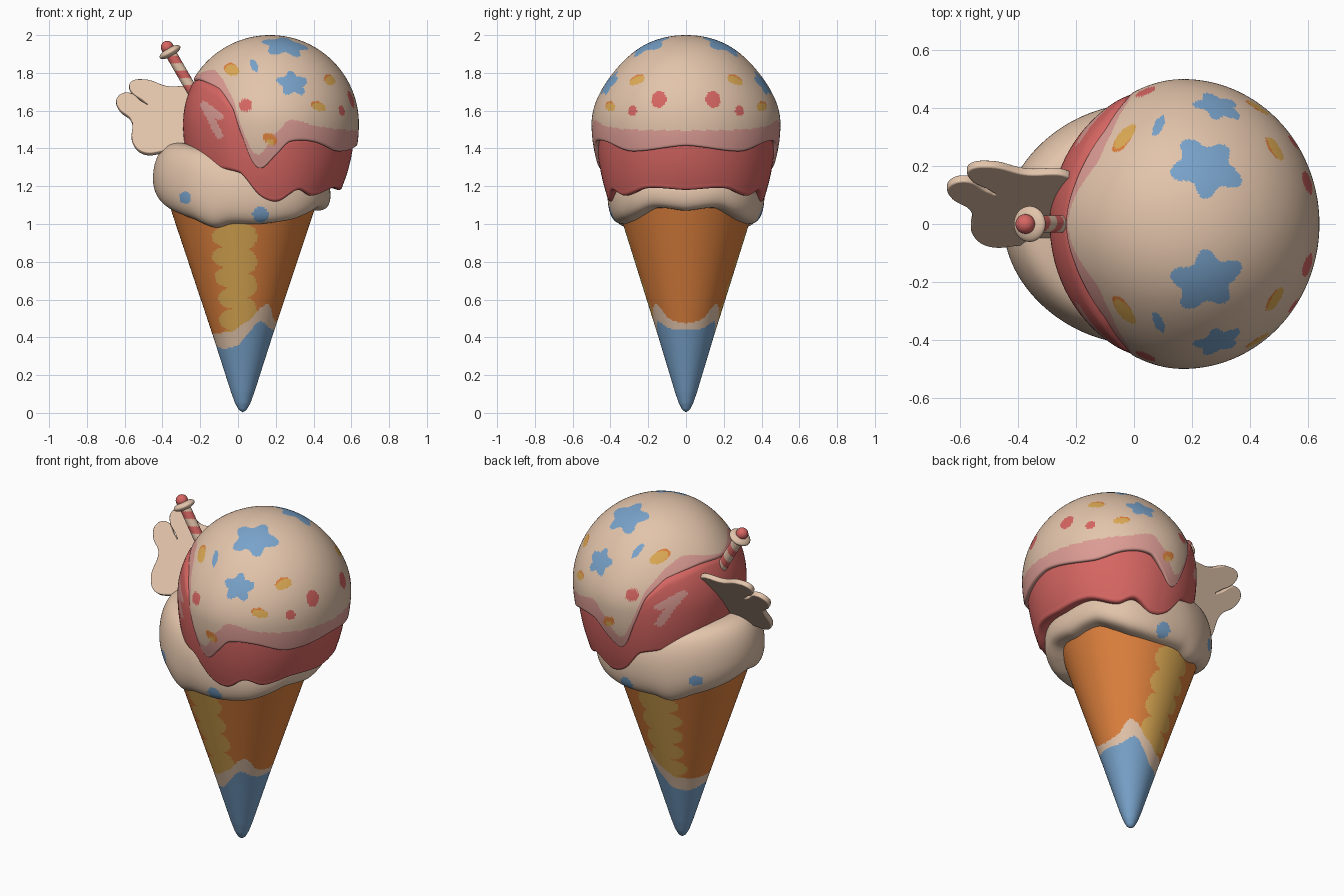
import bpy, bmesh, math
from mathutils import Vector, Matrix
from math import sin, cos, pi, sqrt, acos, radians, degrees, atan2, hypot

if "Cube" in bpy.data.objects:
    bpy.data.objects.remove(bpy.data.objects["Cube"])


def material(name, *srgb):
    m = bpy.data.materials.new(name)
    m.use_nodes = True
    col = [((c + 0.055) / 1.055) ** 2.4 for c in srgb] + [1]
    m.diffuse_color = col
    m.node_tree.nodes["Principled BSDF"].inputs["Base Color"].default_value = col
    return m


MATS = [material("cream", .89, .77, .67), material("berry_red", .84, .4, .385),
        material("pink", .86, .61, .58), material("blue", .47, .635, .79),
        material("yellow", .87, .67, .33), material("orange", .87, .505, .24)]
CREAM, RED, PINK, BLUE, YELLOW, ORANGE = range(6)


def keyed(*keys):
    """Smooth curve through (degrees, value) keys, the same on both sides."""
    def f(theta):
        a = abs(degrees(atan2(sin(theta), cos(theta))))
        i = max(k for k in range(len(keys) - 1) if keys[k][0] <= a or k == 0)
        (a0, p1), (a1, p2) = keys[i], keys[i + 1]
        t = (a - a0) / (a1 - a0)
        p0, p3 = keys[max(i - 1, 0)][1], keys[min(i + 2, len(keys) - 1)][1]
        return p1 + .5 * t * (p2 - p0 + t * (2 * p0 - 5 * p1 + 4 * p2 - p3
                                             + t * (3 * (p1 - p2) + p3 - p0)))
    return f


def finish(ob):
    bpy.ops.object.select_all(action='DESELECT')
    ob.select_set(True)
    bpy.context.view_layer.objects.active = ob
    bpy.ops.object.shade_smooth_by_angle(angle=radians(50))


def skin(name, fn, around, down, rule):
    """Closed-round surface fn(theta, v), v from top to bottom, painted by rule(point)."""
    bm = bmesh.new()
    rings = [[bm.verts.new(fn(2 * pi * i / around, j / down)) for i in range(around)]
             for j in range(down + 1)]
    for a, b in zip(rings, rings[1:]):
        for i in range(around):
            k = (i + 1) % around
            bm.faces.new((a[i], b[i], b[k], a[k]))
    bmesh.ops.remove_doubles(bm, verts=bm.verts, dist=1e-5)
    for f in bm.faces:
        f.material_index = rule(f.calc_center_median())
    me = bpy.data.meshes.new(name)
    bm.to_mesh(me)
    bm.free()
    for m in MATS:
        me.materials.append(m)
    ob = bpy.data.objects.new(name, me)
    bpy.context.collection.objects.link(ob)
    finish(ob)


# Upper scoop: dome with flattened shoulders and a dripping edge
C = Vector((.17, 0, 1.53))
RX, RY = .47, .5
cap_edge = keyed((0, 1.43), (37, 1.4), (60, 1.45), (77, 1.45), (86, 1.38), (96, 1.31),
                 (102, 1.34), (108, 1.46), (116, 1.62), (130, 1.72), (157, 1.77), (180, 1.77))
fringe = keyed((0, .065), (37, .1), (60, .07), (77, .1), (88, .1), (97, .06),
               (110, .035), (128, .04), (145, .06), (165, .025), (180, .01))


def shoulder(phi):
    return 1 - .065 * sin(2 * phi) ** 2 if phi < pi / 2 else 1


def dome(theta, v):
    edge = cap_edge(theta)
    c = .47 if edge > C.z else .6
    phi = acos((edge - C.z) / c) * min(v / .94, 1)
    t = max(0, (v - .94) / .06)
    r = sin(phi) * (1 - .1 * t * t)
    if cos(theta) < 0:
        r *= 1 - .04 * (sin(2 * theta) * sin(phi)) ** 2
    z = C.z + cos(phi) * (.47 if phi < pi / 2 else .6) - .015 * sin(pi * t)
    return C.x + RX * r * cos(theta), RY * r * shoulder(phi) * sin(theta), z


def star(wide, tall, turn):
    return lambda u, v: hypot(u / wide, v / tall) < .83 + .17 * cos(5 * (atan2(v, u) + turn))


def oval(a, b, tilt):
    s, c = sin(tilt), cos(tilt)
    return lambda u, v: hypot((u * c + v * s) / a, (v * c - u * s) / b) < 1


# Sprinkles: x, z, colour and shape, repeated on both sides
SPRINKLES = [(.25, 1.95, BLUE, star(.135, .115, 0)), (.29, 1.745, BLUE, star(.09, .08, pi / 2)),
             (.085, 1.84, BLUE, oval(.05, .018, 1.1)),
             (.17, 1.435, YELLOW, oval(.025, .015, .5)), (.17, 1.45, ORANGE, oval(.04, .027, .5)),
             (.04, 1.63, RED, oval(.037, .035, 0)),
             (.55, 1.6, RED, oval(.027, .027, 0)), (.6, 1.66, RED, oval(.042, .046, 0))]
# Yellow sprinkles with a thin orange rim on one side
for x, z, a, b, tilt in [(-.035, 1.82, .055, .032, .5), (.49, 1.76, .048, .026, -.3),
                         (.43, 1.62, .045, .022, .1)]:
    SPRINKLES += [(x, z, YELLOW, oval(a, b, tilt)),
                  (x - .009, z + .009, ORANGE, oval(a * .9, b, tilt))]
placed = []
for x, z, col, shape in SPRINKLES:
    h = (z - C.z) / .47
    y = RY * sqrt(max(0, 1 - ((x - C.x) / RX) ** 2 - h * h)) * shoulder(acos(h))
    p = Vector((x, y, z))
    n = (p - C).normalized()
    e1 = n.cross(Vector((0, 0, 1))).normalized()
    placed.append((p, e1, n.cross(e1), col, shape))


def paint_dome(p):
    q = Vector((p.x, abs(p.y), p.z))
    for c, e1, e2, col, shape in placed:
        d = q - c
        if d.length < .2 and shape(d.dot(e1), d.dot(e2)):
            return col
    theta = atan2(p.y / RY, (p.x - C.x) / RX)
    return PINK if p.z < cap_edge(theta) + fringe(theta) else CREAM


skin("upper_scoop", dome, 320, 120, paint_dome)

# Sauce layer between the scoops, its top rolled in under the dome
sauce_edge = keyed((0, 1.2), (30, 1.21), (54, 1.17), (68, 1.2), (84, 1.14), (98, 1.17),
                   (112, 1.29), (145, 1.33), (165, 1.4), (180, 1.42))


def sauce(theta, v):
    top, low = cap_edge(theta) + .02, sauce_edge(theta)
    t = max(0, (v - .88) / .12)
    z = top + (low - top) * min(v / .88, 1)
    r = sqrt(1 - ((z - C.z) / (.47 if z > C.z else .64 + .16 * sin(theta) ** 2)) ** 2)
    r *= .95 + .03 * min(1, max(0, -2 * cos(theta)))
    r *= (1 - .2 * t * t) * (1 - .12 * max(0, 1 - v / .12) ** 2)
    return C.x + RX * r * cos(theta), RY * r * sin(theta), z - .02 * sin(pi * t)


def near_line(p, a, b, width):
    a, b, q = Vector(a), Vector(b), Vector((p.x, p.z))
    t = min(1, max(0, (q - a).dot(b - a) / (b - a).length_squared))
    return (q - a - t * (b - a)).length < width


def paint_sauce(p):
    tip = (-.18, 1.63)
    return PINK if any(near_line(p, tip, b, .02) for b in [(-.1, 1.57), (-.1, 1.47)]) else RED


skin("sauce_layer", sauce, 200, 60, paint_sauce)

# Lower scoop with a fat squarish lip overhanging the cone
scoop_edge = keyed((0, 1.07), (25, 1.085), (40, 1.05), (53, 1.02), (75, 1), (98, 1),
                   (112, .98), (130, 1.02), (155, 1.06), (180, 1.1))


def lower_scoop(theta, v):
    top, low = 1.35 - .08 * cos(theta), scoop_edge(theta)
    t = max(0, 1 - v / .1)
    phi = pi * max(0, (v - .1) / .9)
    flare = .7 if phi < pi / 2 else .45 - .15 * cos(theta)
    r = .68 + .32 * max(0, sin(phi)) ** flare - .4 * t
    r *= 1 + (.06 if cos(theta) > 0 else -.015) * sin(2 * theta) ** 2
    widest = low + .42 * (top - low)
    z = widest + cos(phi) * (top - widest if phi < pi / 2 else widest - low) - .05 * t
    return .02 + .47 * r * cos(theta), .415 * r * sin(theta), z


def paint_lower(p):
    dots = [(-.28, 1.14, .032), (.12, 1.05, .042)]
    hit = any(hypot(p.x - x, p.z - z) < r for x, z, r in dots)
    return BLUE if hit and abs(p.y) > .15 else CREAM


skin("lower_scoop", lower_scoop, 220, 80, paint_lower)

# Cone with dipped tip and ragged waffle patches
CONE = [(.395, 1.12), (.155, .4), (.062, .11), (.04, .05), (.02, .015), (0, .003)]
tip_edge = keyed((0, .44), (35, .45), (52, .48), (62, .48), (75, .43), (100, .36), (140, .34), (180, .36))
band_edge = keyed((0, .475), (30, .5), (47, .57), (60, .56), (75, .5), (90, .47), (110, .43), (180, .42))


def cone(theta, v):
    z = 1.12 * (1 - v) + .003 * v
    for (r0, z0), (r1, z1) in zip(CONE, CONE[1:]):
        if z >= z1 - 1e-6:
            r = r0 + (r1 - r0) * (z0 - z) / (z0 - z1)
            break
    return .025 + r * cos(theta), .94 * r * sin(theta), z


def paint_cone(p):
    theta = atan2(p.y, p.x - .025)
    if p.z < tip_edge(theta):
        return BLUE
    if p.z < band_edge(theta):
        return CREAM
    left = -.03 - .09 * abs(sin(pi * p.z / .11)) ** .35 - .02 * sin(9 * p.z)
    right = .04 + .06 * abs(sin(pi * p.z / .13 + 1)) ** .4
    return YELLOW if left < p.x < right and abs(p.y) > .05 else ORANGE


skin("cone", cone, 160, 150, paint_cone)

# Striped straw with a collar and a round end
AXIS = Vector((-.5, 0, .866))
HEAD = Vector((-.36, 0, 1.91))
SIDE, DEPTH = Vector((.866, 0, .5)), Vector((0, 1, 0))


def straw(theta, v):
    return HEAD - AXIS * (.34 * v) + .03 * (SIDE * cos(theta) + DEPTH * sin(theta))


def paint_straw(p):
    d = p - HEAD
    turn = atan2(d.dot(DEPTH), d.dot(SIDE)) / (2 * pi)
    return RED if (d.dot(AXIS) / .09 + turn) % 1 < .5 else CREAM


skin("straw", straw, 32, 60, paint_straw)


def bead(name, at, wide, tall, col):
    def fn(theta, v):
        flat = SIDE * cos(theta) + DEPTH * sin(theta)
        return at + flat * (wide * sin(pi * v)) + AXIS * (tall * cos(pi * v))
    skin(name, fn, 32, 16, lambda p: col)


bead("straw_collar", HEAD, .062, .024, CREAM)
bead("straw_end", HEAD + AXIS * .03, .034, .034, RED)

# Flat wing-shaped wafer leaning back on one side
OUTLINE = [(-.22, 1.7), (-.38, 1.72), (-.5, 1.755), (-.565, 1.74), (-.56, 1.7), (-.49, 1.645),
           (-.475, 1.625), (-.505, 1.635), (-.585, 1.685), (-.635, 1.66), (-.625, 1.61),
           (-.56, 1.55), (-.55, 1.43), (-.5, 1.38), (-.4, 1.385), (-.22, 1.44)]
cu = bpy.data.curves.new("wing_wafer", 'CURVE')
cu.dimensions, cu.fill_mode = '2D', 'BOTH'
cu.extrude, cu.bevel_depth, cu.bevel_resolution = .009, .006, 2
sp = cu.splines.new('BEZIER')
sp.bezier_points.add(len(OUTLINE) - 1)
sp.use_cyclic_u = True
for bp, (x, z) in zip(sp.bezier_points, OUTLINE):
    bp.co = (x, (z - 1.47) / .812, 0)
    bp.handle_left_type = bp.handle_right_type = 'AUTO'
cu.materials.append(MATS[CREAM])
wing = bpy.data.objects.new("wing_wafer", cu)
wing.matrix_world = Matrix.Translation((0, 0, 1.47)) @ Matrix.Rotation(.947, 4, 'X')
bpy.context.collection.objects.link(wing)
bpy.ops.object.select_all(action='DESELECT')
wing.select_set(True)
bpy.context.view_layer.objects.active = wing
bpy.ops.object.convert(target='MESH')
finish(bpy.context.view_layer.objects.active)
